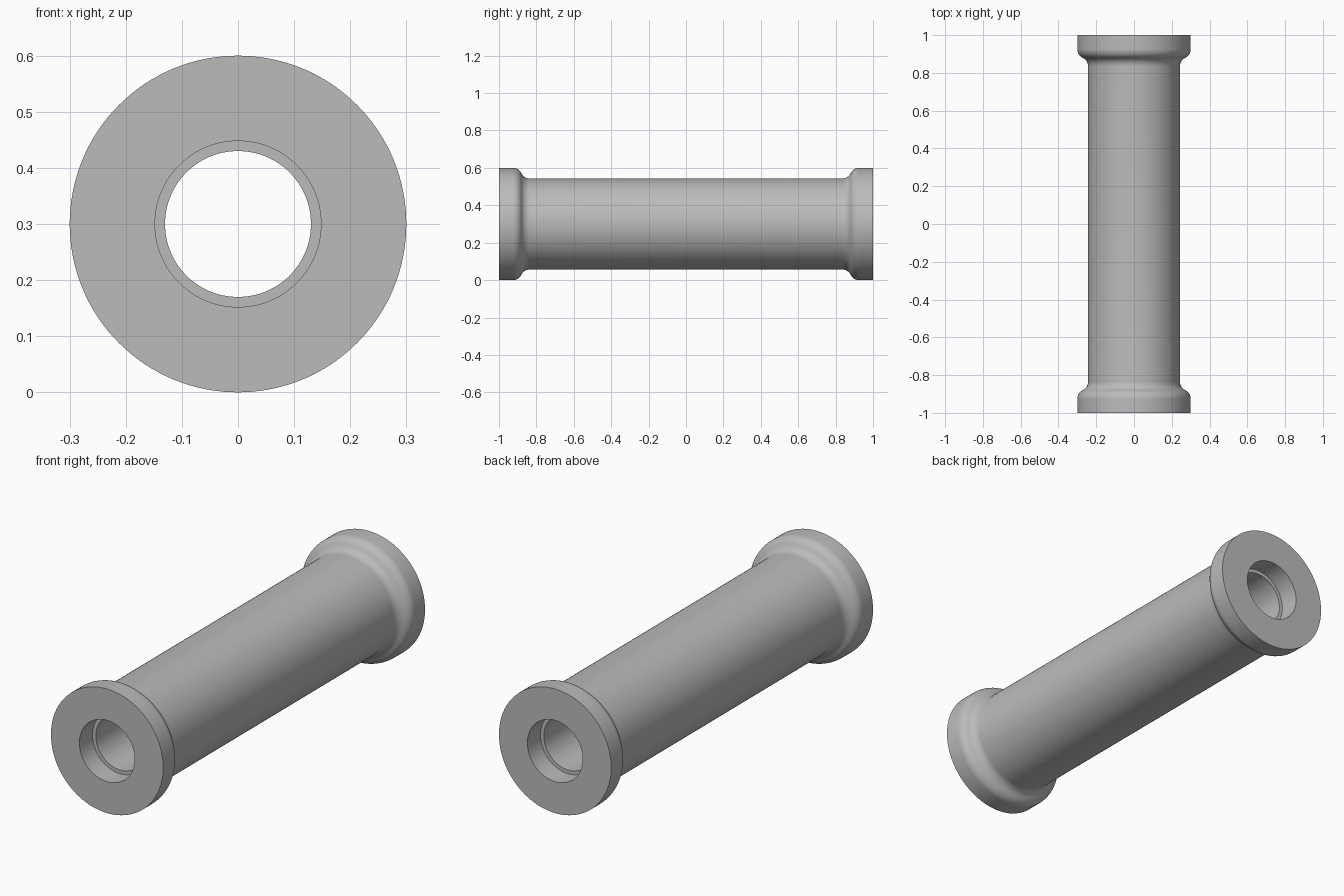
import bpy
import bmesh
from math import asin, cos, pi, sin

cube = bpy.data.objects.get("Cube")
if cube:
    bpy.data.objects.remove(cube, do_unlink=True)

SEGMENTS = 128
AXIS_Z = 0.30
COLLAR_R, SHAFT_R = 0.30, 0.243
BORE_R, SEAT_R, SEAT_DEPTH = 0.13, 0.148, 0.10
FLARE_START, FLARE_END = 0.925, 0.835

grey = bpy.data.materials.new("plain_grey")
grey.use_nodes = True
colour = (0.5, 0.5, 0.5, 1)
grey.diffuse_color = colour
grey.node_tree.nodes["Principled BSDF"].inputs["Base Color"].default_value = colour


def flare(steps=8):
    """Two tangent arcs easing the collar down to the shaft, as (y, radius)."""
    run = (FLARE_START - FLARE_END) / 2
    drop = (COLLAR_R - SHAFT_R) / 2
    arc = (run ** 2 + drop ** 2) / (2 * drop)
    angles = [asin(run / arc) * i / steps for i in range(steps + 1)]
    convex = [(FLARE_START - arc * sin(a), COLLAR_R - arc * (1 - cos(a))) for a in angles]
    concave = [(FLARE_END + arc * sin(a), SHAFT_R + arc * (1 - cos(a))) for a in angles]
    return convex + concave[-2::-1]


def lathe(name, profile):
    """Revolve a closed (y, radius) profile about the lengthwise axis."""
    bm = bmesh.new()
    rings = []
    for i in range(SEGMENTS):
        a = 2 * pi * i / SEGMENTS
        rings.append([bm.verts.new((r * cos(a), y, AXIS_Z + r * sin(a))) for y, r in profile])
    for i, ring in enumerate(rings):
        following = rings[(i + 1) % SEGMENTS]
        for j in range(len(profile)):
            k = (j + 1) % len(profile)
            bm.faces.new((ring[j], ring[k], following[k], following[j]))
    bmesh.ops.recalc_face_normals(bm, faces=bm.faces)
    mesh = bpy.data.meshes.new(name)
    bm.to_mesh(mesh)
    bm.free()
    mesh.materials.append(grey)
    obj = bpy.data.objects.new(name, mesh)
    bpy.context.collection.objects.link(obj)
    bpy.context.view_layer.objects.active = obj
    obj.select_set(True)
    bpy.ops.object.shade_smooth_by_angle(angle=pi / 6)
    obj.select_set(False)
    return obj


# Half section: bore, bearing seat, end face, collar and flare; mirrored for the other end
half = [(1 - SEAT_DEPTH, BORE_R), (1 - SEAT_DEPTH, SEAT_R), (1, SEAT_R), (1, COLLAR_R)] + flare()
lathe("flanged_tube", half + [(-y, r) for y, r in reversed(half)])
